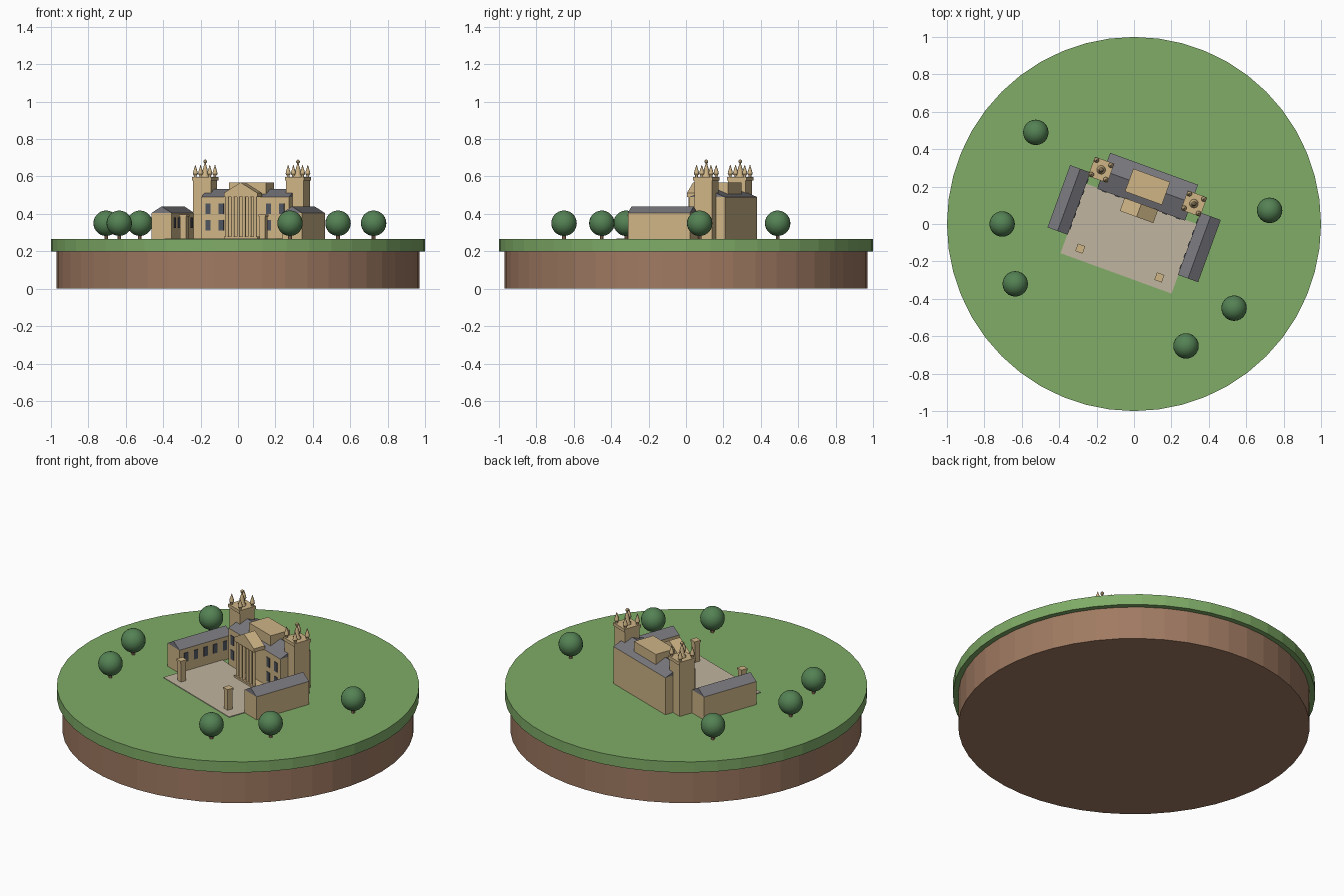
import bpy, bmesh, math
from mathutils import Matrix

cube = bpy.data.objects.get("Cube")
if cube:
    bpy.data.objects.remove(cube, do_unlink=True)


def material(name, rgb):
    m = bpy.data.materials.new(name)
    m.use_nodes = True
    m.diffuse_color = (*rgb, 1)
    m.node_tree.nodes["Principled BSDF"].inputs["Base Color"].default_value = (*rgb, 1)
    return m


GRASS = material("grass green", (0.214, 0.413, 0.136))
SOIL = material("soil brown", (0.35, 0.195, 0.122))
STONE = material("warm stone", (0.62, 0.46, 0.24))
SLATE = material("roof slate", (0.188, 0.188, 0.209))
GLASS = material("window grey", (0.08, 0.093, 0.114))
LEAF = material("leaf green", (0.089, 0.223, 0.089))
PAVING = material("pale paving", (0.527, 0.462, 0.352))

GROUND = 0.265
TURN = math.radians(-20)  # the whole house is turned on the lawn


def finish(name, bm, mat, turn=0.0, smooth=False):
    bmesh.ops.recalc_face_normals(bm, faces=bm.faces)
    mesh = bpy.data.meshes.new(name)
    bm.to_mesh(mesh)
    bm.free()
    mesh.materials.append(mat)
    obj = bpy.data.objects.new(name, mesh)
    obj.rotation_euler.z = turn
    bpy.context.collection.objects.link(obj)
    if smooth:
        bpy.ops.object.select_all(action='DESELECT')
        obj.select_set(True)
        bpy.context.view_layer.objects.active = obj
        bpy.ops.object.shade_smooth_by_angle(angle=math.radians(40))
    return obj


def add_box(bm, x, y, z0, z1, sx, sy):
    m = Matrix.Translation((x, y, (z0 + z1) / 2)) @ Matrix.Diagonal((sx, sy, z1 - z0, 1))
    bmesh.ops.create_cube(bm, size=1, matrix=m)


def boxes(name, mat, *specs):
    bm = bmesh.new()
    for s in specs:
        add_box(bm, *s)
    return finish(name, bm, mat, TURN)


def add_cylinder(bm, x, y, z0, z1, r, sides):
    bmesh.ops.create_cone(bm, cap_ends=True, segments=sides, radius1=r, radius2=r,
                          depth=z1 - z0, matrix=Matrix.Translation((x, y, (z0 + z1) / 2)))


def add_lathe(bm, x, y, z, profile, sides=10):
    rings = []
    for r, h in profile:
        rings.append([bm.verts.new((x + r * math.cos(math.tau * i / sides),
                                    y + r * math.sin(math.tau * i / sides), z + h))
                      for i in range(sides)])
    for a, b in zip(rings, rings[1:]):
        for i in range(sides):
            j = (i + 1) % sides
            bm.faces.new((a[i], a[j], b[j], b[i]))
    bm.faces.new(rings[0])
    bm.faces.new(rings[-1])


def prism(name, mat, x, y, z, sx, sy, height, along_x):
    """Solid gabled roof with its ridge along x or y."""
    bm = bmesh.new()
    hx, hy = sx / 2, sy / 2
    ends = []
    for s in (-1, 1):
        if along_x:
            pts = [(s * hx, -hy, 0), (s * hx, hy, 0), (s * hx, 0, height)]
        else:
            pts = [(-hx, s * hy, 0), (hx, s * hy, 0), (0, s * hy, height)]
        ends.append([bm.verts.new((x + p[0], y + p[1], z + p[2])) for p in pts])
    a, b = ends
    bm.faces.new(a)
    bm.faces.new(b)
    for i in range(3):
        j = (i + 1) % 3
        bm.faces.new((a[i], a[j], b[j], b[i]))
    return finish(name, bm, mat, TURN)


# Island: soil drum under a slightly wider lawn
for name, mat, z0, z1, r in (("soil_base", SOIL, 0, 0.2, 0.97),
                             ("lawn", GRASS, 0.2, GROUND, 1.0)):
    bm = bmesh.new()
    add_cylinder(bm, 0, 0, z0, z1, r, 48)
    finish(name, bm, mat)

# Courtyard and its two gate piers
boxes("courtyard", PAVING, (0, -0.083, GROUND - 0.005, GROUND + 0.004, 0.632, 0.396))
for side, sx in (("left", 1), ("right", -1)):
    x = 0.225 * sx
    boxes(side + "_gate_pier", STONE,
          (x, -0.222, GROUND, 0.385, 0.034, 0.034),
          (x, -0.222, 0.385, 0.397, 0.042, 0.042))

# Main block with slate roof and attic block
MAIN_Y, MAIN_D, EAVE = 0.212, 0.204, 0.49
FRONT = MAIN_Y - MAIN_D / 2
boxes("main_block", STONE, (0, MAIN_Y, GROUND, EAVE, 0.5, MAIN_D))
prism("main_roof", SLATE, 0, MAIN_Y, EAVE, 0.5, MAIN_D, 0.042, True)
boxes("attic_block", STONE, (0, MAIN_Y, EAVE, 0.567, 0.21, 0.13))
boxes("main_windows", GLASS,
      *[(sx * x, FRONT, z - 0.028, z + 0.028, 0.028, 0.008)
        for sx in (-1, 1) for x in (0.135, 0.21) for z in (0.34, 0.428)])

# Portico: step, columns, entablature, pediment
PORCH_Y, PORCH_D = 0.077, 0.074
boxes("portico_step", STONE, (0, PORCH_Y, GROUND, 0.28, 0.19, PORCH_D))
bm = bmesh.new()
for i in range(6):
    add_cylinder(bm, -0.08 + 0.032 * i, 0.052, 0.28, EAVE, 0.009, 12)
finish("portico_columns", bm, STONE, TURN, smooth=True)
boxes("portico_entablature", STONE, (0, PORCH_Y, EAVE, 0.512, 0.19, PORCH_D))
prism("portico_pediment", STONE, 0, PORCH_Y, 0.512, 0.19, PORCH_D, 0.056, False)

# Pinnacle outlines as radius and height
CORNER = [(0.007, 0), (0.007, 0.008), (0.014, 0.018), (0.012, 0.03), (0.005, 0.052), (0.001, 0.066)]
CENTRE = [(0.024, 0), (0.024, 0.006), (0.013, 0.02), (0.014, 0.04), (0.005, 0.068), (0.004, 0.074),
          (0.010, 0.080), (0.010, 0.087), (0.003, 0.094)]

for side, sx in (("left", 1), ("right", -1)):
    # Corner towers with a crown of pinnacles
    tx = 0.264 * sx
    boxes(side + "_tower", STONE,
          (tx, MAIN_Y, GROUND, 0.578, 0.1, 0.1),
          (tx, MAIN_Y, 0.578, 0.597, 0.11, 0.11))
    bm = bmesh.new()
    for dx in (-0.041, 0.041):
        for dy in (-0.041, 0.041):
            add_lathe(bm, tx + dx, MAIN_Y + dy, 0.596, CORNER)
    add_lathe(bm, tx, MAIN_Y, 0.596, CENTRE)
    finish(side + "_tower_pinnacles", bm, STONE, TURN, smooth=True)

    # Side wings with windows facing the courtyard
    wx = 0.371 * sx
    boxes(side + "_wing", STONE, (wx, 0.002, GROUND, 0.405, 0.115, 0.354))
    prism(side + "_wing_roof", SLATE, wx, 0.002, 0.405, 0.115, 0.354, 0.035, False)
    boxes(side + "_wing_windows", GLASS,
          *[(wx - 0.0575 * sx, -0.13 + 0.065 * i, 0.325, 0.38, 0.008, 0.026)
            for i in range(5)])

# Round trees on short trunks
TREES = [(-0.705, 0), (-0.525, 0.49), (-0.635, -0.32),
         (0.725, 0.073), (0.535, -0.45), (0.278, -0.652)]
for n, (x, y) in enumerate(TREES, 1):
    bm = bmesh.new()
    add_cylinder(bm, x, y, GROUND, 0.32, 0.01, 8)
    finish(f"tree_trunk_{n}", bm, SOIL)
    bm = bmesh.new()
    bmesh.ops.create_uvsphere(bm, u_segments=24, v_segments=14, radius=0.068,
                              matrix=Matrix.Translation((x, y, 0.35)))
    finish(f"tree_crown_{n}", bm, LEAF, smooth=True)
